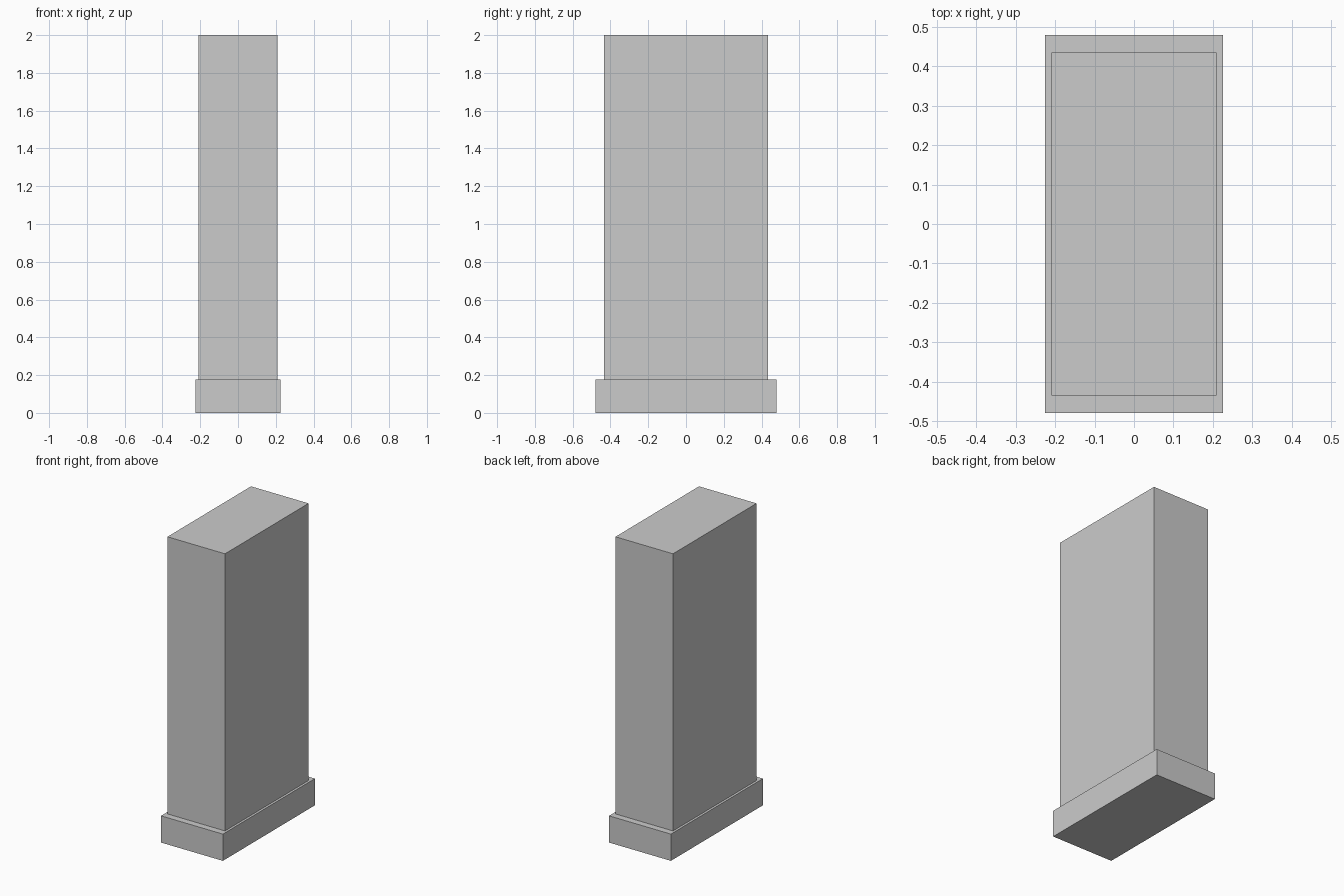
import bpy

if "Cube" in bpy.data.objects:
    bpy.data.objects.remove(bpy.data.objects["Cube"])


def box(name, width, depth, z_min, z_max):
    """Axis-aligned box centred on x and y, spanning z_min to z_max."""
    bpy.ops.mesh.primitive_cube_add(size=1, location=(0, 0, (z_min + z_max) / 2))
    obj = bpy.context.object
    obj.name = name
    obj.scale = (width, depth, z_max - z_min)
    bpy.ops.object.transform_apply(location=False, rotation=False, scale=True)
    return obj


BASE_TOP = 0.176

# Wider plinth at the bottom
box("plinth", 0.45, 0.957, 0, BASE_TOP)

# Tall rectangular pillar standing on the plinth
box("pillar", 0.419, 0.869, BASE_TOP, 2.0)
